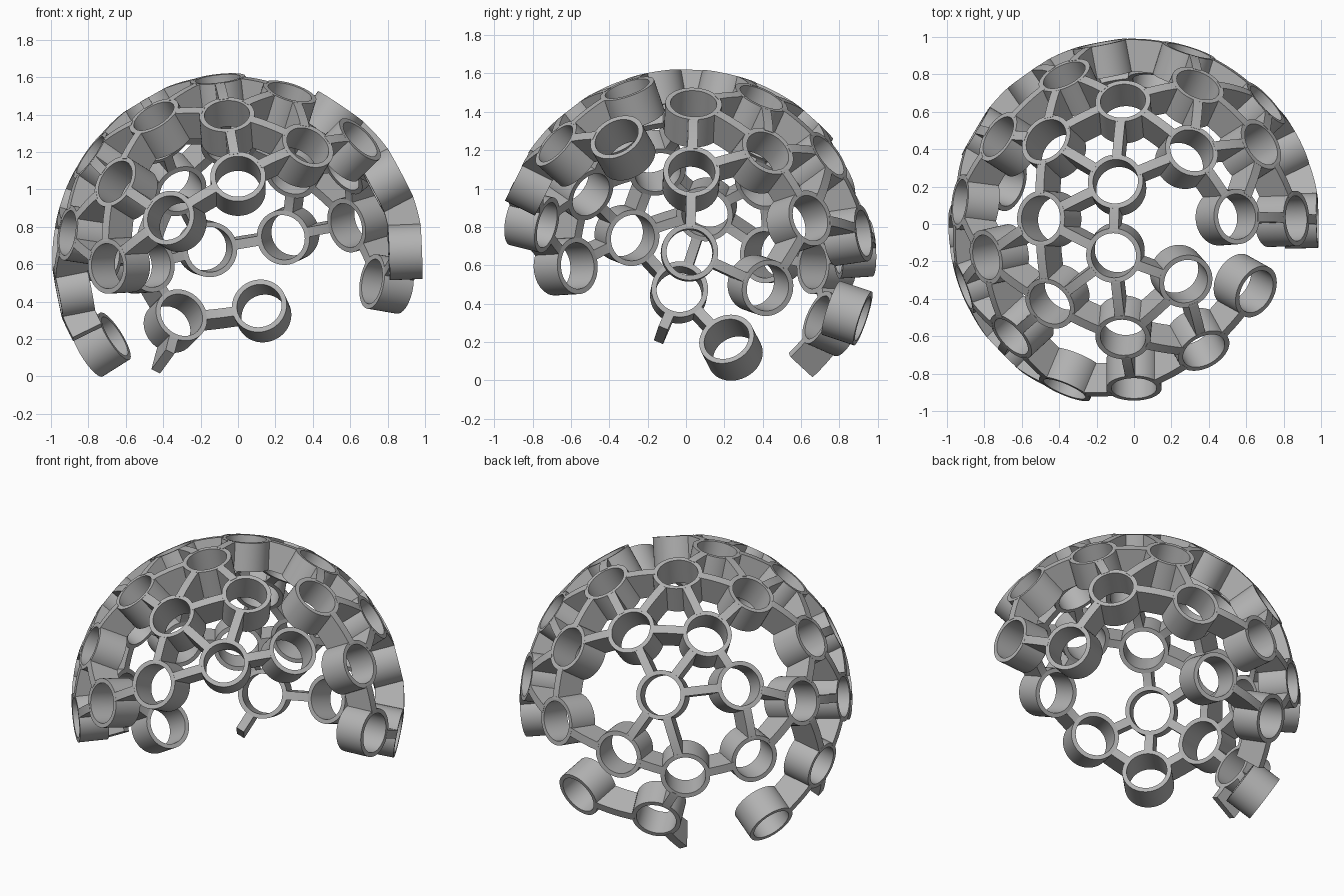
import bpy, bmesh, math
from mathutils import Vector

cube = bpy.data.objects.get("Cube")
if cube:
    bpy.data.objects.remove(cube, do_unlink=True)

CENTRE = Vector((0, 0, 0.63))
SHELL_IN, SHELL_OUT = 0.82, 0.993
RING_OUT, RING_IN = 0.148, 0.121
STRUT_HALF = 0.026
REACH = 0.55          # rings closer than this are joined
SIDES = 48

grey = bpy.data.materials.new("plain_grey")
grey.use_nodes = True
colour = (0.45, 0.45, 0.45, 1)
grey.diffuse_color = colour
grey.node_tree.nodes["Principled BSDF"].inputs["Base Color"].default_value = colour

# Ring directions from the dome centre
crown = {
    "top_back": (-.10, .23, .96), "top_front": (-.11, -.17, .97),
    "back": (-.06, .67, .74), "back_right": (-.48, .46, .75),
    "right": (-.50, .03, .85), "front_right": (-.455, -.43, .77),
    "front": (-.06, -.615, .78), "front_left": (.28, -.31, .90),
    "back_left": (.31, .395, .85), "left": (.555, .04, .82),
}
shoulder = {
    "sh_back_right": (-.375, .80, .44), "sh_back_left": (.34, .74, .54),
    "sh_left_back": (.685, .43, .57), "sh_left": (.87, .03, .46),
    "sh_left_front": (.65, -.36, .635), "sh_front_left": (.38, -.69, .615),
    "sh_front": (0, -.90, .45), "sh_front_right": (-.375, -.89, .22),
    "sh_right_front": (-.67, -.615, .42), "sh_right": (-.80, -.18, .56),
    "sh_right_back": (-.73, .47, .47),
}
rim = {
    "side_right": (-.94, .12, .29), "side_front": (-.70, -.69, -.04),
    "side_right_front": (-.93, -.345, .14), "low_right": (-.97, -.04, -.19),
    "foot_right": (-.81, .26, -.51), "foot_back": (-.37, .84, -.37),
    "foot_back_left": (.14, .93, -.31), "side_back": (-.185, .98, .06),
    "side_back_left": (.30, .945, .14), "side_left_back": (.72, .66, .22),
    "low_left_back": (.88, .43, -.15), "low_left": (1, .02, .04),
    "low_back_right": (-.57, .82, -.04), "side_right_back": (-.85, .50, .03),
}
rings = {name: Vector(d).normalized()
         for group in (crown, shoulder, rim) for name, d in group.items()}

# Neighbours left open
gaps = [{"front_left", "sh_left_front"}, {"front_left", "left"},
        {"left", "sh_left_front"}, {"sh_left", "sh_left_front"},
        {"side_back_left", "foot_back_left"}, {"side_back", "foot_back_left"},
        {"side_back", "foot_back"}]


def finish(bm, name):
    """Turn a bmesh into a grey object with sharp rims and smooth walls."""
    bmesh.ops.recalc_face_normals(bm, faces=bm.faces)
    mesh = bpy.data.meshes.new(name)
    bm.to_mesh(mesh)
    bm.free()
    mesh.materials.append(grey)
    for poly in mesh.polygons:
        poly.use_smooth = True
    mesh.set_sharp_from_angle(angle=math.radians(30))
    obj = bpy.data.objects.new(name, mesh)
    obj.location = CENTRE
    bpy.context.collection.objects.link(obj)


def bridge(bm, loops):
    """Join consecutive closed vertex loops with quads."""
    for a, b in loops:
        n = len(a)
        for i in range(n):
            j = (i + 1) % n
            bm.faces.new((a[i], a[j], b[j], b[i]))


def add_ring(name, axis):
    bm = bmesh.new()
    u = axis.orthogonal().normalized()
    v = axis.cross(u)
    low = math.sqrt(SHELL_IN ** 2 - RING_OUT ** 2)
    high = math.sqrt(SHELL_OUT ** 2 - RING_OUT ** 2)
    loops = []
    for r, h in ((RING_OUT, low), (RING_OUT, high), (RING_IN, high), (RING_IN, low)):
        loops.append([bm.verts.new(axis * h + (u * math.cos(t) + v * math.sin(t)) * r)
                      for t in (math.tau * k / SIDES for k in range(SIDES))])
    bridge(bm, zip(loops, loops[1:] + loops[:1]))
    finish(bm, "ring_" + name)


def add_strut(name, a, b, free_end=False):
    """Curved wall between two directions, spanning the shell thickness."""
    bm = bmesh.new()
    side = a.cross(b).normalized()
    along = side.cross(a)
    total = a.angle(b)
    inset = (RING_OUT + RING_IN) / 2
    steps = 6
    sections = []
    for k in range(steps + 1):
        section = []
        for r, s in ((SHELL_IN, -1), (SHELL_OUT, -1), (SHELL_OUT, 1), (SHELL_IN, 1)):
            start = math.asin(inset / r)
            end = total if free_end else total - start
            t = start + (end - start) * k / steps
            flat = math.sqrt(r * r - STRUT_HALF ** 2)
            section.append(bm.verts.new((a * math.cos(t) + along * math.sin(t)) * flat
                                        + side * s * STRUT_HALF))
        sections.append(section)
    bridge(bm, zip(sections, sections[1:]))
    bm.faces.new(sections[0])
    bm.faces.new(sections[-1])
    finish(bm, "strut_" + name)


# Rings
for name, axis in rings.items():
    add_ring(name, axis)

# Struts between neighbouring rings
names = list(rings)
for i, p in enumerate(names):
    for q in names[i + 1:]:
        if (rings[p] - rings[q]).length < REACH and {p, q} not in gaps:
            add_strut(p + "_to_" + q, rings[p], rings[q])

# Broken struts hanging free at the lower edge
for name, tip in (("foot_back", (-.43, .64, -.59)), ("low_right", (-.86, -.14, -.42))):
    add_strut(name + "_broken", rings[name], Vector(tip).normalized(), True)
